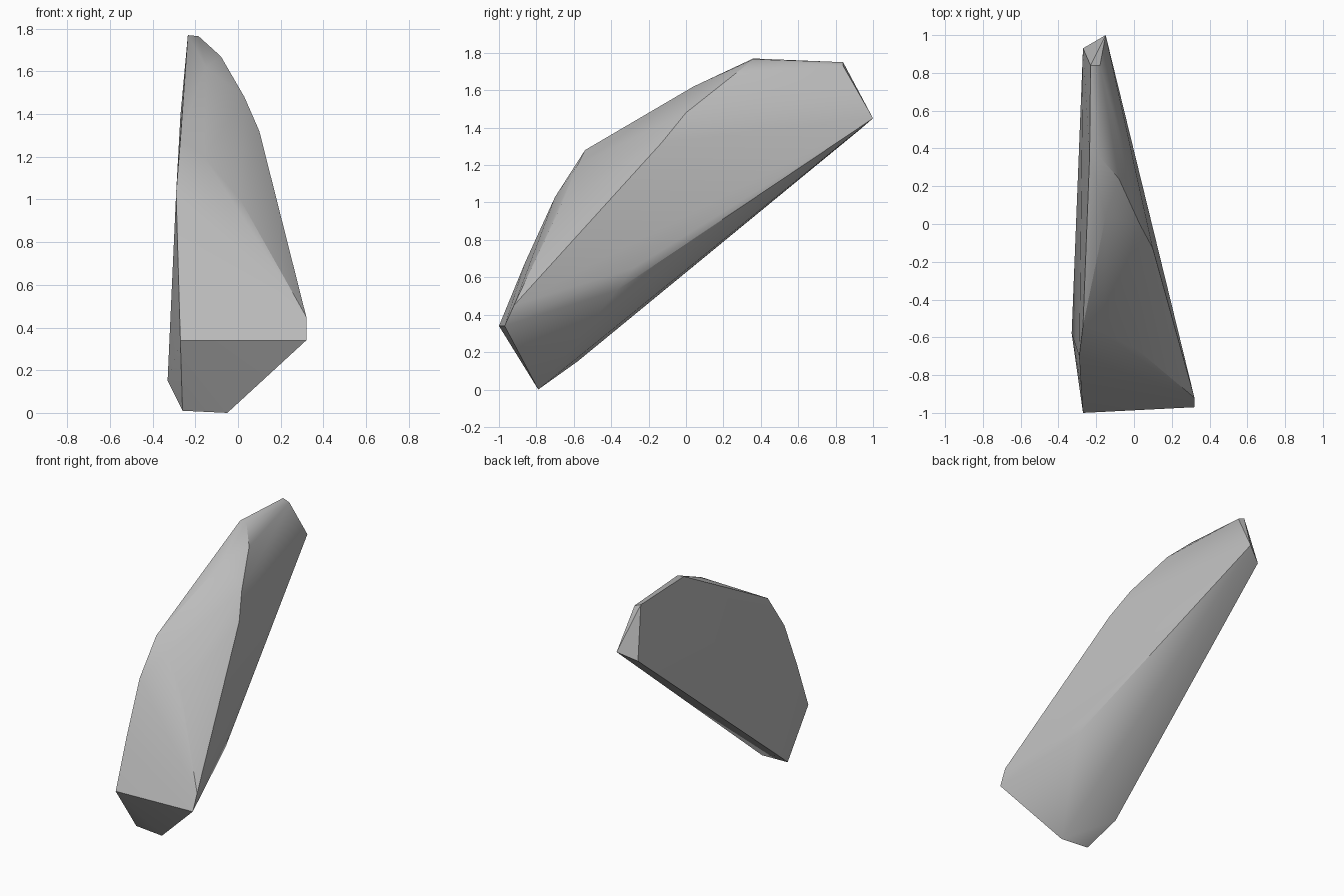
import bpy, bmesh, math

cube = bpy.data.objects.get("Cube")
if cube:
    bpy.data.objects.remove(cube)

# Stone colour
stone = bpy.data.materials.new("stone grey")
stone.use_nodes = True
grey = (0.5, 0.5, 0.5, 1)
stone.diffuse_color = grey
stone.node_tree.nodes["Principled BSDF"].inputs["Base Color"].default_value = grey

# Corners of the chipped slab
flat_side = [(-.27, -1, .34), (-.28, -.86, .68), (-.29, -.7, 1.03), (-.27, -.54, 1.28),
             (-.235, .36, 1.77), (-.23, .84, 1.75), (-.27, .93, 1.39),
             (-.33, -.58, .15), (-.26, -.78, .01)]
sloped_side = [(.32, -.97, .34), (.32, -.92, .45), (.01, -.66, 1.0), (-.16, -.58, 1.2),
               (.1, -.13, 1.32), (.03, 0, 1.48), (-.08, .24, 1.67), (-.15, .04, 1.62),
               (-.185, .36, 1.765), (-.18, .84, 1.73), (-.15, 1, 1.45)]
underside = [(-.05, -.79, 0), (.16, -.37, .53), (.15, -.28, .65)]

# Wrap the corners in a faceted skin
bm = bmesh.new()
for corner in flat_side + sloped_side + underside:
    bm.verts.new(corner)
hull = bmesh.ops.convex_hull(bm, input=bm.verts)
loose = {g for g in hull["geom_interior"] + hull["geom_unused"]
         if isinstance(g, bmesh.types.BMVert)}
bmesh.ops.delete(bm, geom=list(loose), context='VERTS')
bmesh.ops.recalc_face_normals(bm, faces=bm.faces)

mesh = bpy.data.meshes.new("rock_slab")
bm.to_mesh(mesh)
bm.free()
mesh.materials.append(stone)
rock = bpy.data.objects.new("rock_slab", mesh)
bpy.context.collection.objects.link(rock)

# Soft shading with crisp chipped edges
bpy.ops.object.select_all(action='DESELECT')
rock.select_set(True)
bpy.context.view_layer.objects.active = rock
bpy.ops.object.shade_smooth_by_angle(angle=math.radians(30))
